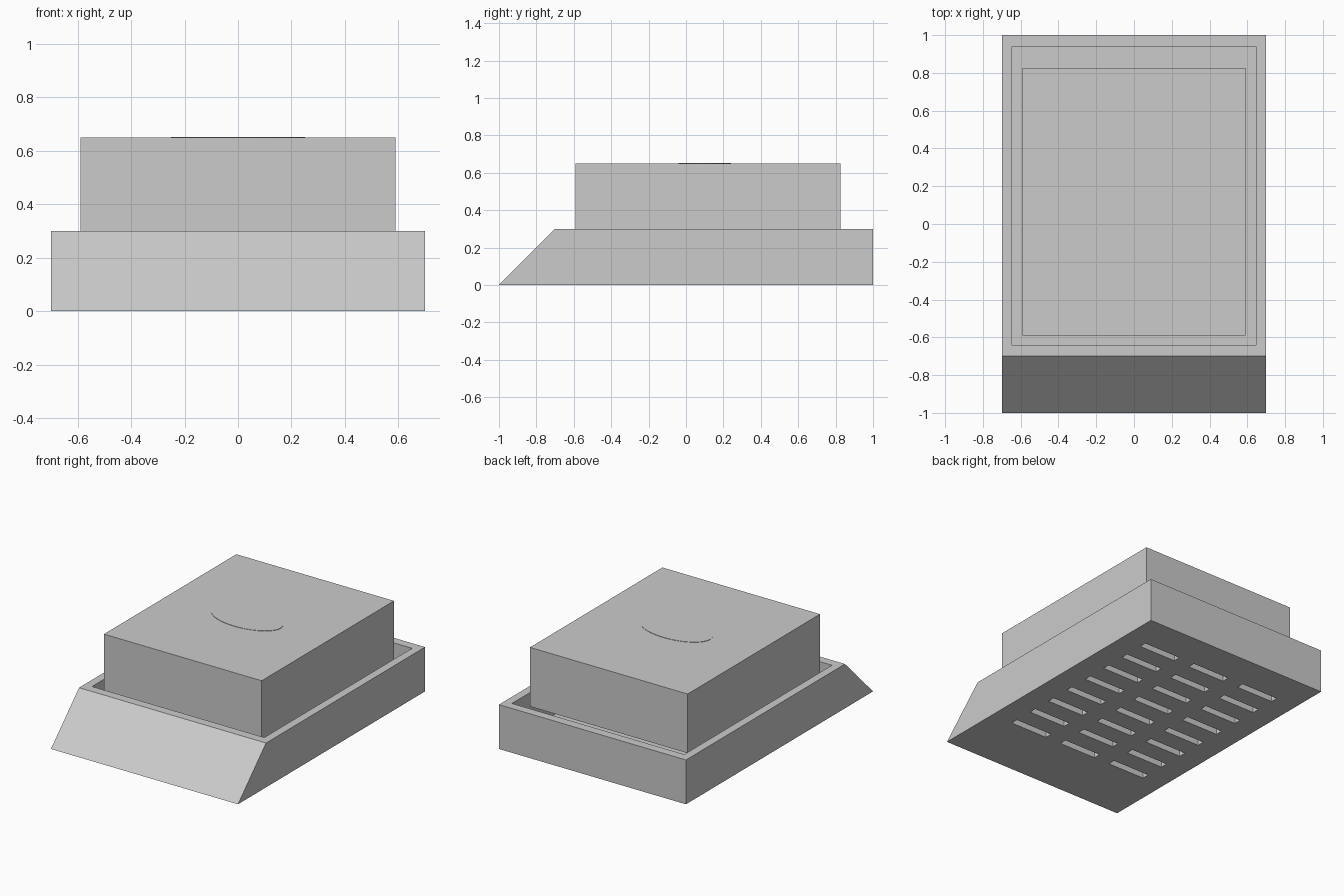
import bpy, bmesh, math
from mathutils import Matrix

cube = bpy.data.objects.get("Cube")
if cube:
    bpy.data.objects.remove(cube, do_unlink=True)

grey = bpy.data.materials.new("plain grey")
grey.use_nodes = True
colour = (0.6, 0.6, 0.6, 1)
grey.diffuse_color = colour
grey.node_tree.nodes["Principled BSDF"].inputs["Base Color"].default_value = colour


def finish(name, bm):
    bmesh.ops.recalc_face_normals(bm, faces=bm.faces)
    mesh = bpy.data.meshes.new(name)
    bm.to_mesh(mesh)
    bm.free()
    mesh.materials.append(grey)
    obj = bpy.data.objects.new(name, mesh)
    bpy.context.collection.objects.link(obj)
    return obj


def add_box(bm, low, high):
    size = [h - l for l, h in zip(low, high)]
    centre = [(h + l) / 2 for l, h in zip(low, high)]
    matrix = Matrix.Translation(centre) @ Matrix.Diagonal((*size, 1))
    bmesh.ops.create_cube(bm, size=1, matrix=matrix)


# Tray: wedge-fronted side profile extruded across the width
bm = bmesh.new()
profile = [(-1, 0), (1, 0), (1, 0.3), (-0.7, 0.3)]
side = bm.faces.new([bm.verts.new((-0.7, y, z)) for y, z in profile])
ext = bmesh.ops.extrude_face_region(bm, geom=[side])
bmesh.ops.translate(bm, vec=(1.4, 0, 0),
                    verts=[v for v in ext["geom"] if isinstance(v, bmesh.types.BMVert)])
tray = finish("tray", bm)

# Cutters: the open recess, and the vent slots through the floor
bm = bmesh.new()
add_box(bm, (-0.645, -0.64, 0.05), (0.645, 0.94, 0.4))
recess = finish("recess_cutter", bm)

bm = bmesh.new()
for column in range(3):
    for row in range(8):
        x = (column - 1) * 0.4
        y = 0.1 + (row - 3.5) * 0.18
        add_box(bm, (x - 0.14, y - 0.025, -0.1), (x + 0.14, y + 0.025, 0.1))
slots = finish("slot_cutter", bm)

for cutter in (recess, slots):
    cutter.hide_render = True
    cutter.hide_viewport = True
    cutter.display_type = 'WIRE'
    mod = tray.modifiers.new(cutter.name, 'BOOLEAN')
    mod.operation = 'DIFFERENCE'
    mod.solver = 'EXACT'
    mod.object = cutter

# Upper block held above the tray floor
bm = bmesh.new()
add_box(bm, (-0.59, -0.59, 0.25), (0.59, 0.825, 0.65))
finish("upper_block", bm)

# Thin oval plate on the top
bm = bmesh.new()
matrix = Matrix.Translation((0, 0.1, 0.65)) @ Matrix.Diagonal((0.25, 0.14, 1, 1))
bmesh.ops.create_cone(bm, cap_ends=True, segments=64, radius1=1, radius2=1,
                      depth=0.005, matrix=matrix)
plate = finish("top_oval_plate", bm)
for face in plate.data.polygons:
    face.use_smooth = abs(face.normal.z) < 0.5
for edge in plate.data.edges:
    a, b = (plate.data.vertices[i].co.z for i in edge.vertices)
    edge.use_edge_sharp = math.isclose(a, b, abs_tol=0.001)
